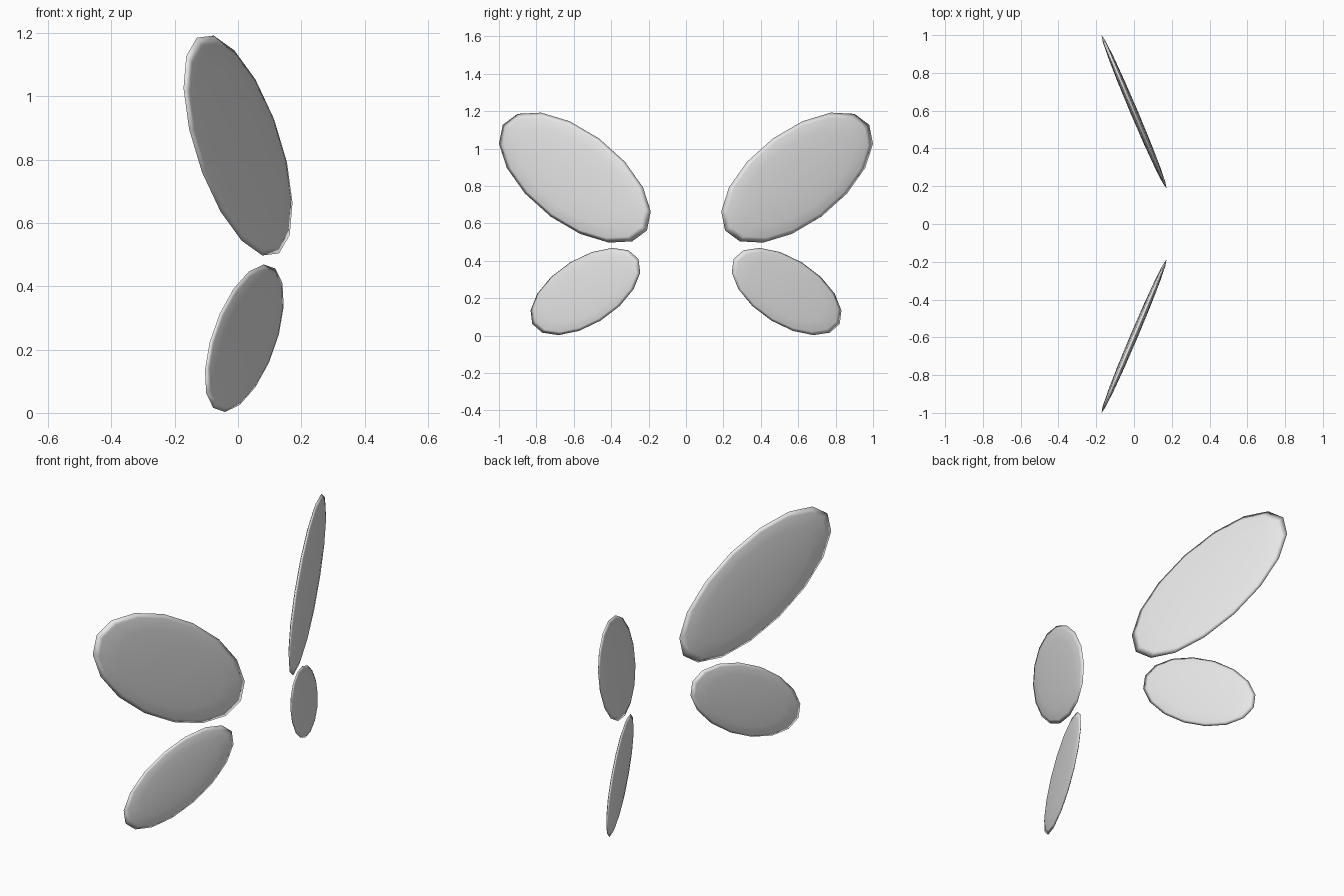
import bpy, bmesh, math
from mathutils import Matrix, Vector

if "Cube" in bpy.data.objects:
    bpy.data.objects.remove(bpy.data.objects["Cube"])

# One flat colour for the wings
grey = bpy.data.materials.new("light grey")
grey.diffuse_color = (0.8, 0.8, 0.8, 1.0)
grey.use_nodes = True
grey.node_tree.nodes["Principled BSDF"].inputs["Base Color"].default_value = grey.diffuse_color

SWEEP = math.radians(23)   # wings swing back from the centre line


def wing(name, centre, half_length, half_width, half_thick, tilt, side):
    """Flattened sphere lying in the swept wing plane; side is +1 or -1 in y."""
    out = Vector((-math.sin(SWEEP), math.cos(SWEEP), 0))
    up = Vector((0, 0, 1))
    t = math.radians(tilt)
    major = out * math.cos(t) + up * math.sin(t)
    minor = up * math.cos(t) - out * math.sin(t)
    normal = out.cross(up)
    basis = Matrix((major, minor, normal)).transposed().to_4x4()
    place = (Matrix.Translation(centre) @ basis
             @ Matrix.Diagonal((half_length, half_width, half_thick, 1)))
    bm = bmesh.new()
    bmesh.ops.create_uvsphere(bm, u_segments=16, v_segments=8, radius=1)
    bm.transform(Matrix.Diagonal((1, side, 1, 1)) @ place)
    bmesh.ops.recalc_face_normals(bm, faces=bm.faces)
    for f in bm.faces:
        f.smooth = True
    mesh = bpy.data.meshes.new(name)
    bm.to_mesh(mesh)
    bm.free()
    mesh.materials.append(grey)
    obj = bpy.data.objects.new(name, mesh)
    bpy.context.collection.objects.link(obj)
    return obj


# Mirrored pairs of upper and lower wings
for label, side in (("right", 1), ("left", -1)):
    wing("upper_wing_" + label, (0.0, 0.594, 0.845), 0.505, 0.252, 0.02, 34, side)
    wing("lower_wing_" + label, (0.02, 0.538, 0.236), 0.354, 0.179, 0.016, -29.4, side)
